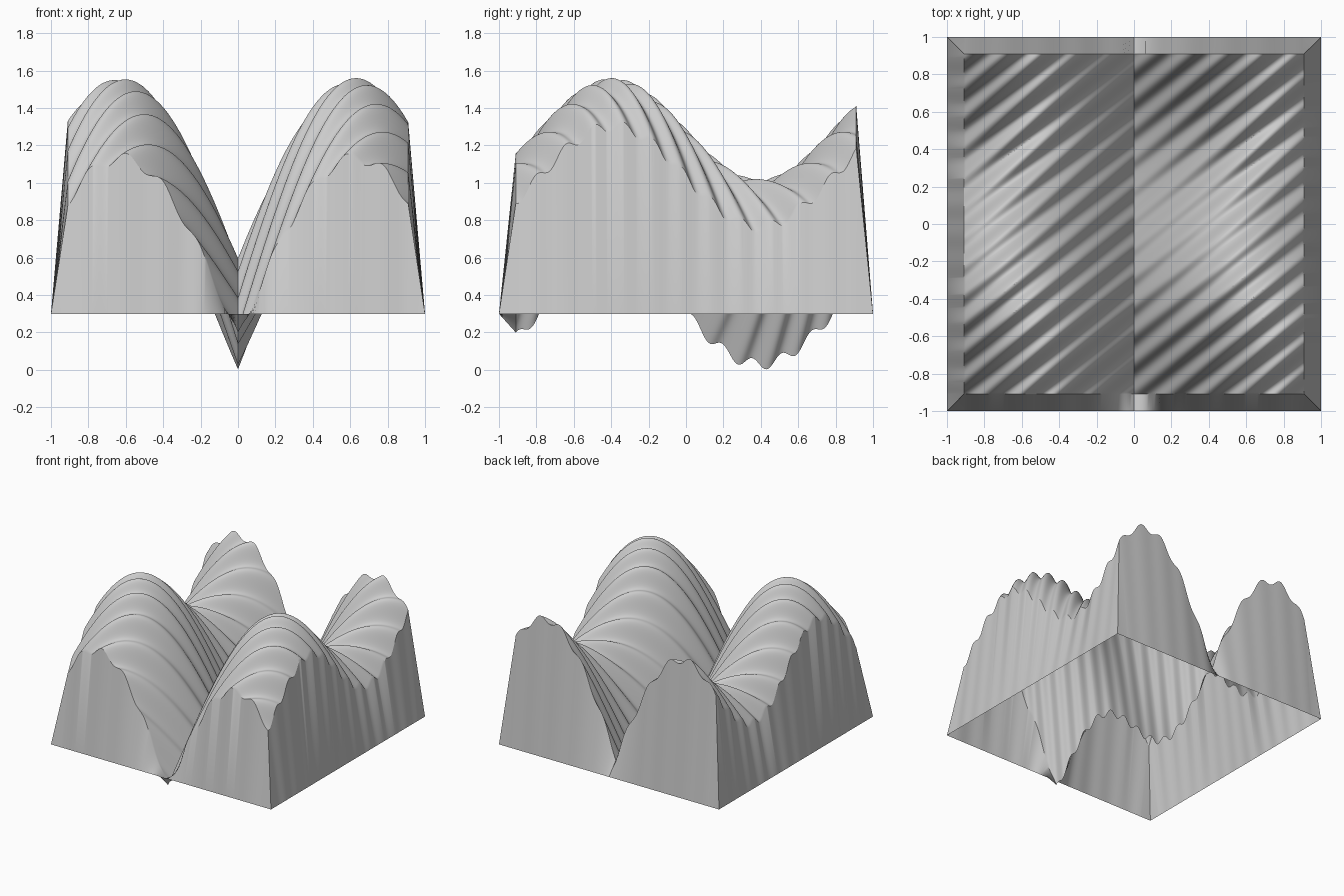
import bpy
import bmesh
from math import sin, radians

cube = bpy.data.objects.get("Cube")
if cube:
    bpy.data.objects.remove(cube, do_unlink=True)

BASE = 0.3       # height of the rim and of the zero level
EDGE = 0.91      # where the terrain stops and the skirt begins
STEPS = 182      # even, so one grid line follows the valley crease


def height(x, y):
    ridges = 0.96 * abs(sin(2.5 * x))
    swell = -0.27 * sin(4 * y)
    ripples = 0.03 * sin(40 * y - 32 * x)
    return BASE + ridges + swell + ripples


# Terrain grid lines, with one outer line for the sloping skirt
inner = [EDGE * (2 * i / STEPS - 1) for i in range(STEPS + 1)]
lines = [-1.0] + inner + [1.0]
last = len(lines) - 1

bm = bmesh.new()
grid = []
for j, y in enumerate(lines):
    row = []
    for i, x in enumerate(lines):
        rim = i in (0, last) or j in (0, last)
        row.append(bm.verts.new((x, y, BASE if rim else height(x, y))))
    grid.append(row)

for j in range(last):
    for i in range(last):
        a, b = grid[j][i], grid[j][i + 1]
        c, d = grid[j + 1][i + 1], grid[j + 1][i]
        # Split the corner cells along the mitre between two skirts
        if (i, j) in ((0, 0), (last - 1, last - 1)):
            bm.faces.new((a, b, c))
            bm.faces.new((a, c, d))
        elif (i, j) in ((0, last - 1), (last - 1, 0)):
            bm.faces.new((a, b, d))
            bm.faces.new((b, c, d))
        else:
            bm.faces.new((a, b, c, d))

mesh = bpy.data.meshes.new("terrain")
bm.to_mesh(mesh)
bm.free()
terrain = bpy.data.objects.new("terrain", mesh)
bpy.context.collection.objects.link(terrain)

# Plain grey surface
grey = bpy.data.materials.new("light grey")
grey.use_nodes = True
colour = (0.6, 0.6, 0.6, 1)
grey.diffuse_color = colour
for node in grey.node_tree.nodes:
    if node.type == 'BSDF_PRINCIPLED':
        node.inputs["Base Color"].default_value = colour
mesh.materials.append(grey)

# Smooth hills with a crisp valley crease and skirt edge
bpy.ops.object.select_all(action='DESELECT')
terrain.select_set(True)
bpy.context.view_layer.objects.active = terrain
bpy.ops.object.shade_smooth_by_angle(angle=radians(30))
